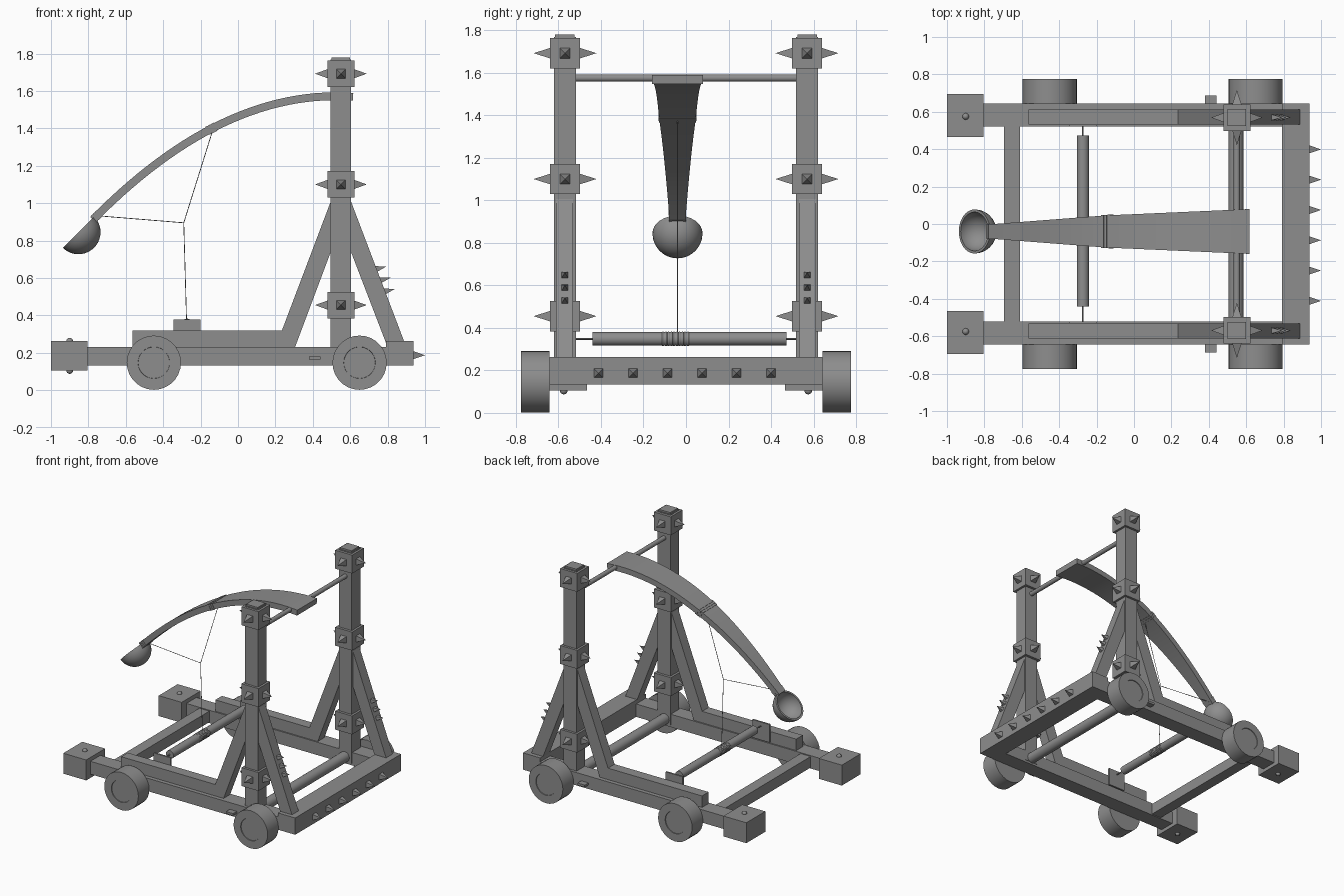
import bpy, bmesh, math
from mathutils import Vector, Quaternion

if "Cube" in bpy.data.objects:
    bpy.data.objects.remove(bpy.data.objects["Cube"])


def box(name, x0, x1, y0, y1, z0, z1):
    bpy.ops.mesh.primitive_cube_add(size=1, location=((x0 + x1) / 2, (y0 + y1) / 2, (z0 + z1) / 2))
    o = bpy.context.object
    o.name = name
    o.scale = (abs(x1 - x0), abs(y1 - y0), z1 - z0)
    bpy.ops.object.transform_apply(location=False, rotation=False, scale=True)


def rod(name, a, b, r, sides=24):
    a, b = Vector(a), Vector(b)
    bpy.ops.mesh.primitive_cylinder_add(vertices=sides, radius=r, depth=(b - a).length, location=(a + b) / 2)
    o = bpy.context.object
    o.name = name
    o.rotation_mode = 'QUATERNION'
    o.rotation_quaternion = (b - a).to_track_quat('Z', 'Y')
    bpy.ops.object.shade_smooth_by_angle(angle=math.radians(35))


def spike(name, base, d, length, half):
    d = Vector(d)
    bpy.ops.mesh.primitive_cone_add(vertices=4, radius1=half * math.sqrt(2), depth=length,
                                    location=Vector(base) + d * length / 2)
    o = bpy.context.object
    o.name = name
    o.rotation_mode = 'QUATERNION'
    o.rotation_quaternion = d.to_track_quat('Z', 'Y') @ Quaternion((0, 0, 1), math.pi / 4)


def mesh_object(name, bm):
    bmesh.ops.recalc_face_normals(bm, faces=bm.faces[:])
    me = bpy.data.meshes.new(name)
    bm.to_mesh(me)
    bm.free()
    o = bpy.data.objects.new(name, me)
    bpy.context.collection.objects.link(o)
    bpy.ops.object.select_all(action='DESELECT')
    o.select_set(True)
    bpy.context.view_layer.objects.active = o
    return o


def plate(name, pts, y0, y1):
    # side profile in x/z, extruded along y
    bm = bmesh.new()
    f = bm.faces.new([bm.verts.new((x, y0, z)) for x, z in pts])
    r = bmesh.ops.extrude_face_region(bm, geom=[f])
    bmesh.ops.translate(bm, vec=(0, y1 - y0, 0), verts=[v for v in r['geom'] if isinstance(v, bmesh.types.BMVert)])
    return mesh_object(name, bm)


def lathe(name, profile, centre, axis, sides):
    bm = bmesh.new()
    vs = [bm.verts.new((r, 0, z)) for r, z in profile]
    es = [bm.edges.new(p) for p in zip(vs, vs[1:])]
    bmesh.ops.spin(bm, geom=vs + es, cent=(0, 0, 0), axis=(0, 0, 1), angle=2 * math.pi, steps=sides)
    bmesh.ops.remove_doubles(bm, verts=bm.verts[:], dist=1e-4)
    o = mesh_object(name, bm)
    o.location = centre
    o.rotation_mode = 'QUATERNION'
    o.rotation_quaternion = Vector(axis).to_track_quat('Z', 'Y')
    bpy.ops.object.shade_smooth_by_angle(angle=math.radians(35))


# Paired side parts
for s, side in ((1, "back"), (-1, "front")):
    box(side + "_side_rail", -0.81, 0.80, s * 0.522, s * 0.643, 0.133, 0.232)
    box(side + "_end_block", -1.0, -0.805, s * 0.465, s * 0.695, 0.105, 0.262)
    for z in (0.105, 0.262):
        bpy.ops.mesh.primitive_uv_sphere_add(segments=12, ring_count=8, radius=0.018, location=(-0.9, s * 0.575, z))
        bpy.context.object.name = side + "_block_bolt"
        bpy.ops.object.shade_smooth()
    ya, yb = s * 0.532, s * 0.612
    # upper rail runs into the rear brace
    plate(side + "_upper_rail_brace", [(-0.565, 0.23), (-0.565, 0.32), (0.235, 0.32), (0.5, 1.02),
                                       (0.5, 0.75), (0.305, 0.23)], ya, yb)
    plate(side + "_nose_brace", [(0.60, 1.02), (0.60, 0.75), (0.80, 0.23), (0.90, 0.23)], ya, yb)
    for z in (0.645, 0.585, 0.525):
        spike(side + "_brace_spike", (0.60 + (1.02 - z) * 0.38 - 0.015, s * 0.57, z), (0.97, 0, 0.24), 0.068, 0.019)
    box(side + "_post", 0.495, 0.605, s * 0.518, s * 0.622, 0.15, 1.768)
    box(side + "_post_cap", 0.501, 0.599, s * 0.524, s * 0.616, 1.76, 1.78)
    # spiked collars on the post
    for z in (0.455, 1.10, 1.692):
        box(side + "_collar", 0.478, 0.622, s * 0.498, s * 0.64, z - 0.071, z + 0.071)
        for d in (-1, 1):
            spike(side + "_collar_spike", (0.55 + d * 0.069, s * 0.569, z), (d, 0, 0), 0.069, 0.025)
            spike(side + "_collar_spike", (0.55, s * 0.569 + d * 0.069, z), (0, d, 0), 0.079, 0.025)
    # wheels with a shallow hub recess
    for x in (-0.45, 0.65):
        lathe(side + "_wheel", [(0, 0), (0.145, 0), (0.145, 0.132), (0.085, 0.132),
                                (0.084, 0.127), (0, 0.127)], (x, s * 0.643, 0.147), (0, s, 0), 28)
    box(side + "_peg", 0.38, 0.44, s * 0.63, s * 0.688, 0.163, 0.18)
    box(side + "_winch_plate", -0.345, -0.2, s * 0.520, s * 0.533, 0.24, 0.378)

# Cross members
box("nose_beam", 0.79, 0.937, -0.643, 0.643, 0.133, 0.262)
for i in range(6):
    spike("nose_spike", (0.935, -0.411 + i * 0.162, 0.187), (1, 0, 0), 0.065, 0.022)
box("tail_beam", -0.695, -0.61, -0.53, 0.53, 0.14, 0.225)
rod("lower_cross_bar", (0.545, -0.53, 0.185), (0.545, 0.53, 0.185), 0.04)
rod("pivot_rod", (0.55, -0.53, 1.575), (0.55, 0.53, 1.575), 0.017, 16)

# Winch drum and wound rope
rod("winch_drum", (-0.273, -0.44, 0.348), (-0.273, 0.473, 0.348), 0.032)
rod("winch_axle", (-0.273, -0.53, 0.348), (-0.273, 0.53, 0.348), 0.004, 10)
for i in range(10):
    bpy.ops.mesh.primitive_torus_add(location=(-0.273, -0.108 + i * 0.013, 0.348), rotation=(math.pi / 2, 0, 0),
                                     major_radius=0.028, minor_radius=0.0066, major_segments=24, minor_segments=8)
    bpy.context.object.name = "winch_rope_coil"
    bpy.ops.object.shade_smooth()


# Curved, tapering throwing arm
def arm_width(x):
    pts = [(-0.78, 0.072), (-0.70, 0.085), (-0.14, 0.172), (0.62, 0.24)]
    for (xa, wa), (xb, wb) in zip(pts, pts[1:]):
        if x <= xb:
            return wa + (wb - wa) * (x - xa) / (xb - xa)
    return pts[-1][1]


def arm_piece(name, x0, x1, steps, grow=0.0):
    bm = bmesh.new()
    rings = []
    for i in range(steps + 1):
        x = x0 + (x1 - x0) * i / steps
        c = Vector((x, -0.04, 1.464 + 0.41 * x - 0.39 * x * x))
        n = Vector((-(0.41 - 0.78 * x), 0, 1)).normalized()
        w, t = arm_width(x) / 2 + grow, 0.021 + grow
        rings.append([bm.verts.new(c + n * t * b + Vector((0, w * a, 0)))
                      for a, b in ((-1, -1), (1, -1), (1, 1), (-1, 1))])
    for p, q in zip(rings, rings[1:]):
        for k in range(4):
            bm.faces.new((p[k], p[(k + 1) % 4], q[(k + 1) % 4], q[k]))
    bm.faces.new(rings[0])
    bm.faces.new(rings[-1])
    mesh_object(name, bm)
    bpy.ops.object.shade_smooth_by_angle(angle=math.radians(35))


arm_piece("throwing_arm", -0.775, 0.615, 28)
for i in range(3):
    arm_piece("arm_binding", -0.164 + i * 0.015, -0.151 + i * 0.015, 1, 0.003)
    arm_piece("tip_binding", -0.772 + i * 0.011, -0.763 + i * 0.011, 1, 0.002)

# Hollow hemispherical bowl
R, r = 0.118, 0.104
arc = [math.pi / 2 * i / 10 for i in range(11)]
profile = [(R * math.sin(a), -R * math.cos(a)) for a in arc] + \
          [(r * math.sin(a), -r * math.cos(a)) for a in reversed(arc)]
lathe("bowl", profile, (-0.853, -0.04, 0.845), (-1, 0, 1), 32)

# Pull ropes
knot = (-0.29, -0.04, 0.895)
rod("arm_rope", (-0.135, -0.04, 1.39), knot, 0.002, 8)
rod("tip_rope", (-0.745, -0.04, 0.932), knot, 0.002, 8)
rod("winch_rope", (-0.275, -0.04, 0.37), knot, 0.002, 8)

# Dark grey material for everything
grey = bpy.data.materials.new("dark_grey")
grey.diffuse_color = (0.27, 0.27, 0.27, 1)
grey.use_nodes = True
grey.node_tree.nodes["Principled BSDF"].inputs["Base Color"].default_value = grey.diffuse_color
for o in bpy.data.objects:
    o.data.materials.append(grey)
